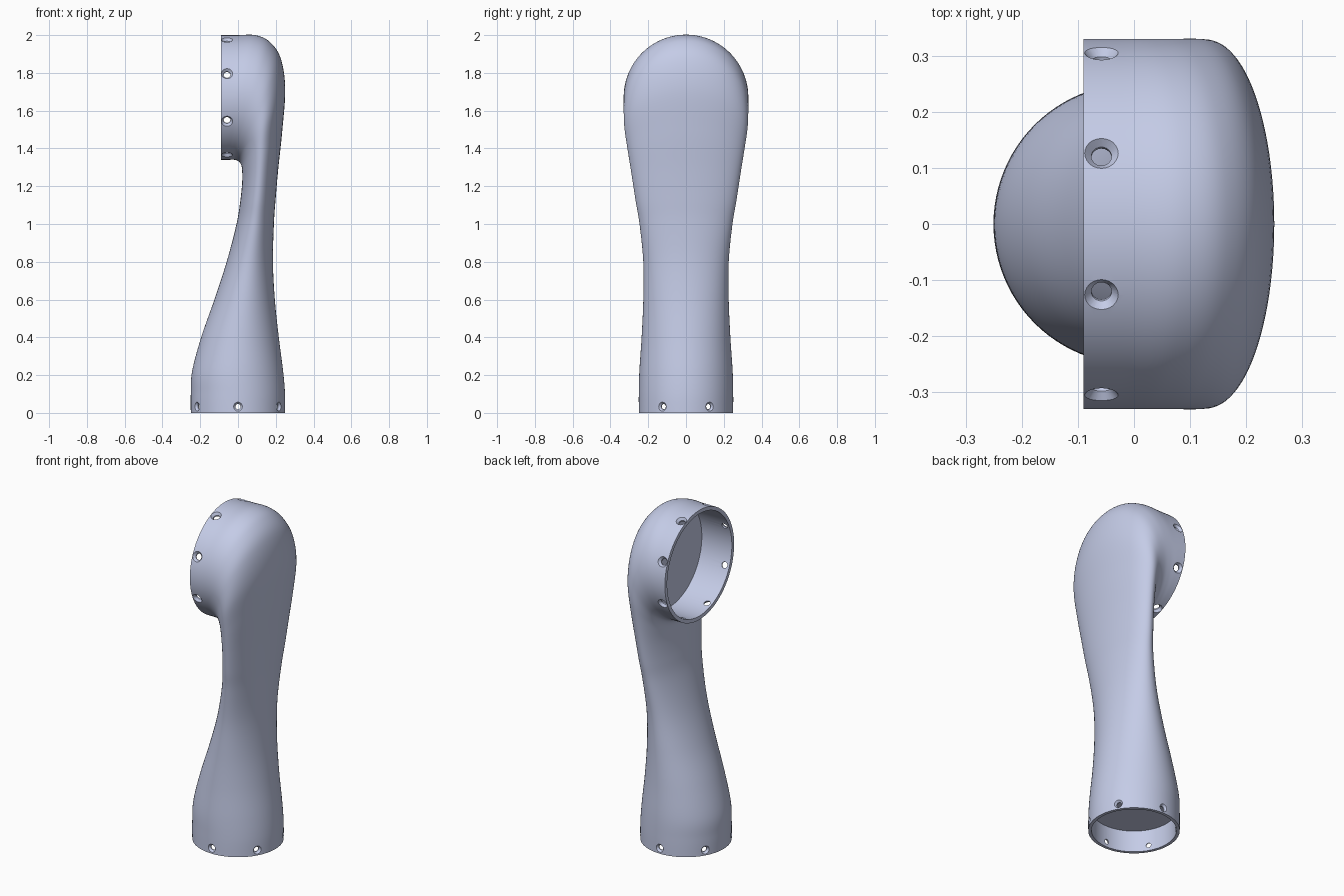
import bpy, bmesh, math
from mathutils import Vector, Matrix

if "Cube" in bpy.data.objects:
    bpy.data.objects.remove(bpy.data.objects["Cube"], do_unlink=True)

SEG = 96          # points round each section
STEPS = 7         # sections between two stations
BASE_R, CUP_R, CUP_Z, CUP_X = 0.25, 0.33, 1.67, -0.09

mat = bpy.data.materials.new("blue_grey")
mat.use_nodes = True
color = (0.59, 0.64, 0.85, 1)
mat.diffuse_color = color
mat.node_tree.nodes["Principled BSDF"].inputs["Base Color"].default_value = color

# Stations along the arm: inner x, z, outer x, z, half width in y.
# The sections turn from level at the base to upright at the cup.
stations = [
    (-.25, 0, .25, 0, .25),
    (-.25, .10, .249, .10, .25),
    (-.243, .22, .239, .22, .247),
    (-.195, .40, .216, .40, .235),
    (-.125, .60, .195, .60, .226),
    (-.06, .80, .185, .80, .226),
    (-.008, 1.0, .190, 1.0, .246),
    (.012, 1.12, .199, 1.13, .267),
    (.022, 1.22, .213, 1.29, .287),
    (.022, 1.28, .235, 1.50, .308),
    (.017, 1.312, .25, 1.72, .326),
    (.003, 1.332, .225, 1.88, .33),
    (-.02, 1.34, .165, 1.967, .33),
    (-.045, 1.34, .09, 2.0, .33),
    (-.065, 1.34, .0, 2.0, .33),
    (CUP_X, 1.34, CUP_X, 2.0, .33),
]


def smooth_path(pts):
    """Catmull-Rom interpolation of the stations."""
    pts = [Vector(p) for p in pts]
    out = []
    for i in range(len(pts) - 1):
        a, b, c, d = pts[max(i - 1, 0)], pts[i], pts[i + 1], pts[min(i + 2, len(pts) - 1)]
        for k in range(STEPS):
            t = k / STEPS
            out.append(0.5 * (2 * b + (c - a) * t + (2 * a - 5 * b + 4 * c - d) * t * t
                              + (3 * b - a - 3 * c + d) * t ** 3))
    return out + [pts[-1]]


def add_ring(bm, s):
    """Elliptical section between an inner and an outer point."""
    mid = Vector(((s[0] + s[2]) / 2, 0, (s[1] + s[3]) / 2))
    half = Vector(((s[2] - s[0]) / 2, 0, (s[3] - s[1]) / 2))
    return [bm.verts.new(mid + half * math.cos(a) + Vector((0, s[4] * math.sin(a), 0)))
            for a in (2 * math.pi * i / SEG for i in range(SEG))]


def skin(bm, rings):
    for r, q in zip(rings, rings[1:]):
        for i in range(len(r)):
            j = (i + 1) % len(r)
            bm.faces.new((r[i], r[j], q[j], q[i]))
    bm.faces.new(rings[0][::-1])
    bm.faces.new(rings[-1])


def finish(bm, name):
    bmesh.ops.recalc_face_normals(bm, faces=bm.faces)
    me = bpy.data.meshes.new(name)
    bm.to_mesh(me)
    bm.free()
    me.materials.append(mat)
    ob = bpy.data.objects.new(name, me)
    bpy.context.collection.objects.link(ob)
    return ob


# Arm shell with a blind bore at the base and another in the cup
base_bore, cup_bore = 0.232, 0.308
level = lambda z: (-base_bore, z, base_bore, z, base_bore)
upright = lambda x: (x, CUP_Z - cup_bore, x, CUP_Z + cup_bore, cup_bore)
sections = [level(.13), level(0)] + smooth_path(stations) + [upright(CUP_X), upright(.11)]
bm = bmesh.new()
skin(bm, [add_ring(bm, s) for s in sections])
arm = finish(bm, "arm_link")

# Countersunk screw holes round both rims
bm = bmesh.new()


def add_screw_hole(place, wall_r, r_out, r_in, sink):
    """Cutter along local x, with the wall's outer face at wall_r."""
    flare = r_out + (r_out - r_in) * 0.01 / sink
    profile = [(wall_r - .06, r_in), (wall_r - sink, r_in), (wall_r + .01, flare)]
    rings = [[bm.verts.new(place @ Vector((x, r * math.cos(a), r * math.sin(a))))
              for a in (2 * math.pi * i / 24 for i in range(24))] for x, r in profile]
    skin(bm, rings)


for k in range(6):
    turn = Matrix.Rotation(math.radians(30 + 60 * k), 4, 'Z')
    add_screw_hole(Matrix.Translation((0, 0, .033)) @ turn, BASE_R, .024, .014, .012)
for k in range(8):
    turn = Matrix.Rotation(math.radians(22.5 + 45 * k), 4, 'X')
    to_y = Matrix.Rotation(math.pi / 2, 4, 'Z')
    add_screw_hole(Matrix.Translation((-.058, 0, CUP_Z)) @ turn @ to_y, CUP_R, .030, .018, .015)
cutter = finish(bm, "screw_hole_cutter")
cutter.hide_render = True

bpy.ops.object.select_all(action='DESELECT')
bpy.context.view_layer.objects.active = arm
arm.select_set(True)
mod = arm.modifiers.new("screw_holes", 'BOOLEAN')
mod.operation, mod.solver, mod.object = 'DIFFERENCE', 'EXACT', cutter
bpy.ops.object.modifier_apply(modifier=mod.name)
bpy.data.objects.remove(cutter, do_unlink=True)
bpy.ops.object.shade_smooth_by_angle(angle=math.radians(30))
